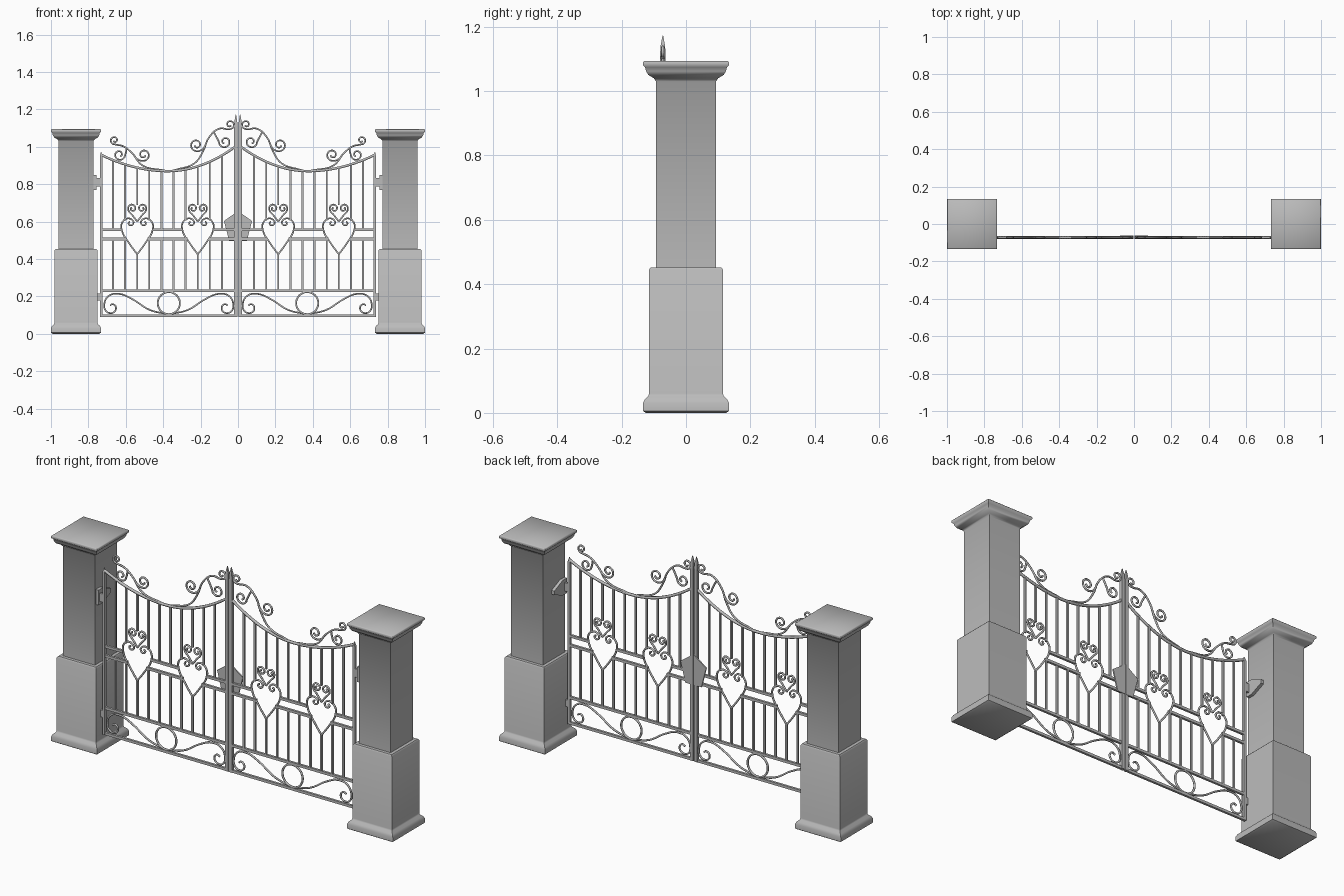
import bpy, bmesh, math

cube = bpy.data.objects.get("Cube")
if cube:
    bpy.data.objects.remove(cube, do_unlink=True)

GATE_Y = -0.072


def material(name, value):
    mat = bpy.data.materials.new(name)
    mat.use_nodes = True
    color = (value, value, value, 1)
    mat.diffuse_color = color
    mat.node_tree.nodes["Principled BSDF"].inputs["Base Color"].default_value = color
    return mat


GREY = material("plain grey", 0.5)


def finish(name, bm):
    bmesh.ops.recalc_face_normals(bm, faces=bm.faces)
    mesh = bpy.data.meshes.new(name)
    bm.to_mesh(mesh)
    bm.free()
    mesh.materials.append(GREY)
    obj = bpy.data.objects.new(name, mesh)
    bpy.context.collection.objects.link(obj)
    return obj


def square_loft(name, x, y, profile):
    """Stack square rings given as (half width, height)."""
    bm = bmesh.new()
    rings = [[bm.verts.new((x + i * h, y + j * h, z))
              for i, j in ((-1, -1), (1, -1), (1, 1), (-1, 1))] for h, z in profile]
    for a, b in zip(rings, rings[1:]):
        for k in range(4):
            n = (k + 1) % 4
            bm.faces.new((a[k], a[n], b[n], b[k]))
    bm.faces.new(rings[0])
    bm.faces.new(rings[-1])
    return finish(name, bm)


def prism(name, outline, axis, start, end):
    """Extrude a flat outline along y (outline x, z) or x (outline y, z)."""
    bm = bmesh.new()
    def point(p, d):
        return (p[0], d, p[1]) if axis == "y" else (d, p[0], p[1])
    a = [bm.verts.new(point(p, start)) for p in outline]
    b = [bm.verts.new(point(p, end)) for p in outline]
    bm.faces.new(a)
    bm.faces.new(b)
    for k in range(len(a)):
        n = (k + 1) % len(a)
        bm.faces.new((a[k], a[n], b[n], b[k]))
    return finish(name, bm)


def rail(name, x0, x1, z, half=0.007):
    prism(name, [(x0, z - half), (x1, z - half), (x1, z + half), (x0, z + half)],
          "y", GATE_Y - 0.006, GATE_Y + 0.006)


def rod(name, points, radius=0.005, cyclic=False):
    """Round rod through (x, z) points in the gate plane."""
    curve = bpy.data.curves.new(name, "CURVE")
    curve.dimensions = "3D"
    curve.bevel_depth = radius
    curve.bevel_resolution = 1
    curve.resolution_u = 5
    curve.use_fill_caps = True
    spline = curve.splines.new("BEZIER")
    spline.bezier_points.add(len(points) - 1)
    for bp, (x, z) in zip(spline.bezier_points, points):
        bp.co = (x, GATE_Y, z)
        bp.handle_left_type = bp.handle_right_type = "AUTO"
    spline.use_cyclic_u = cyclic
    temp = bpy.data.objects.new(name + "_path", curve)
    bpy.context.collection.objects.link(temp)
    graph = bpy.context.evaluated_depsgraph_get()
    mesh = bpy.data.meshes.new_from_object(temp.evaluated_get(graph))
    bpy.data.objects.remove(temp, do_unlink=True)
    mesh.materials.clear()
    mesh.materials.append(GREY)
    mesh.shade_smooth()
    obj = bpy.data.objects.new(name, mesh)
    bpy.context.collection.objects.link(obj)


def scroll(name, path, center, turn, origin=0, side=1, turns=1.2, radius=0.005):
    """Rod that follows a path, then winds inward around a centre."""
    cx, cz = center
    ex, ez = path[-1]
    r = math.hypot(ex - cx, ez - cz)
    a = math.atan2(ez - cz, ex - cx)
    steps = int(turns * 8)
    curl = []
    for k in range(1, steps + 1):
        t = k / steps
        rr = r * (1 - 0.7 * t)
        ang = a + turn * math.tau * turns * t
        curl.append((cx + rr * math.cos(ang), cz + rr * math.sin(ang)))
    rod(name, [(origin + side * x, z) for x, z in path + curl], radius)


def top_height(x):
    if x < 0.375:
        return 0.87 + 0.13 * ((0.375 - x) / 0.36) ** 2
    return 0.87 + 0.087 * ((x - 0.375) / 0.357) ** 2


PILLAR = [(0.125, 0), (0.134, 0.006), (0.134, 0.03), (0.128, 0.042), (0.117, 0.052),
          (0.115, 0.06), (0.115, 0.445), (0.11, 0.452), (0.093, 0.452), (0.093, 1.03),
          (0.1, 1.04), (0.117, 1.05), (0.124, 1.062), (0.127, 1.074), (0.134, 1.08),
          (0.134, 1.09), (0.13, 1.094)]
HEARTS = (0.215, 0.539)

for s, label in ((1, "left"), (-1, "right")):
    # Stone pillar
    pillar = square_loft(label + "_pillar", s * 0.866, 0, PILLAR)
    bpy.ops.object.select_all(action="DESELECT")
    pillar.select_set(True)
    bpy.context.view_layer.objects.active = pillar
    bpy.ops.object.shade_smooth_by_angle(angle=math.radians(50))

    # Hinges: tapered bracket against the pillar and knuckles on the gate
    prism(label + "_hinge_bracket",
          [(-0.085, 0.77), (-0.05, 0.77), (0.02, 0.8), (0.02, 0.82), (-0.05, 0.85), (-0.085, 0.85)],
          "x", s * 0.757, s * 0.776)
    for name, z, half, x in (("upper", 0.81, 0.022, 0.76), ("lower", 0.197, 0.018, 0.755)):
        rail(f"{label}_{name}_hinge", s * 0.735, s * x, z, half)

    # Gate stiles, pointed at the top
    square_loft(label + "_outer_stile", s * 0.732, GATE_Y,
                [(0.007, 0.09), (0.007, 0.95), (0.001, 0.972)])
    square_loft(label + "_meeting_stile", s * 0.0115, GATE_Y,
                [(0.009, 0.09), (0.009, 1.11), (0.007, 1.14), (0.001, 1.173)])

    # Horizontal rails, the middle pair broken by the hearts
    for name, z in (("bottom", 0.096), ("lower", 0.231)):
        rail(f"{label}_{name}_rail", s * 0.015, s * 0.732, z)
    for z, gap in ((0.507, 0.056), (0.557, 0.082)):
        ends = [0.015] + [h + d for h in HEARTS for d in (-gap, gap)] + [0.732]
        for x0, x1 in zip(ends[::2], ends[1::2]):
            rail(label + "_middle_rail", s * x0, s * x1, z)

    # Sweeping top rail
    xs = [0.015 + 0.717 * k / 16 for k in range(17)]
    rod(label + "_top_rail", [(s * x, top_height(x)) for x in xs], 0.0075)

    # Upright bars
    for i in range(10):
        x = 0.086 + 0.0647 * i
        low, high = 0.507, 0.557
        if i in (2, 7):
            low, high = 0.425, 0.688
        elif i in (1, 3, 6, 8):
            high = 0.607
        for z0, z1 in ((0.231, low), (high, top_height(x))):
            square_loft(label + "_bar", s * x, GATE_Y, [(0.0048, z0), (0.0048, z1)])

    # Double hearts
    for h in HEARTS:
        for m in (1, -1):
            scroll(label + "_large_heart",
                   [(0, 0.425), (0.045, 0.487), (0.082, 0.553), (0.08, 0.595), (0.05, 0.617),
                    (0.021, 0.602)], (0.037, 0.593), 1, s * h, m, 0.8)
            scroll(label + "_small_heart",
                   [(0, 0.6), (0.024, 0.632), (0.048, 0.665), (0.036, 0.69), (0.012, 0.681)],
                   (0.026, 0.67), 1, s * h, m, 0.8)

    # Ring and scrolls in the bottom panel
    ring = [(s * 0.37 + 0.059 * math.cos(k * math.tau / 12),
             0.164 + 0.059 * math.sin(k * math.tau / 12)) for k in range(12)]
    rod(label + "_ring", ring, 0.0055, True)
    for m in (1, -1):
        scroll(label + "_bottom_scroll",
               [(0.01, 0.106), (0.10, 0.127), (0.2, 0.188), (0.27, 0.214), (0.325, 0.2),
                (0.345, 0.15)], (0.306, 0.142), -1, s * 0.37, m, 0.9)

    # Crest scrolls: path, curl centre and winding direction
    crest = [
        ([(0.337, 0.876), (0.235, 0.91), (0.187, 0.975), (0.155, 1.05), (0.1, 1.097),
          (0.05, 1.094)], (0.044, 1.119), -1),
        ([(0.13, 1.08), (0.104, 1.03)], (0.07, 1.027), -1),
        ([(0.17, 1.015), (0.192, 0.985), (0.225, 0.977)], (0.222, 1.01), 1),
        ([(0.39, 0.873), (0.51, 0.9), (0.57, 0.97), (0.615, 1.003), (0.655, 1.012)],
         (0.66, 1.035), 1),
        ([(0.595, 0.993), (0.602, 0.96)], (0.634, 0.958), 1),
        ([(0.56, 0.96), (0.535, 0.932), (0.503, 0.925)], (0.505, 0.957), -1),
    ]
    for path, center, turn in crest:
        scroll(label + "_crest_scroll", path, center, turn, 0, s)

    # Half of the five-sided lock plate on each leaf
    prism(label + "_lock_plate",
          [(s * x, z) for x, z in ((0.002, 0.655), (0.075, 0.603), (0.047, 0.495), (0.002, 0.495))],
          "y", GATE_Y + 0.004, GATE_Y + 0.011)
